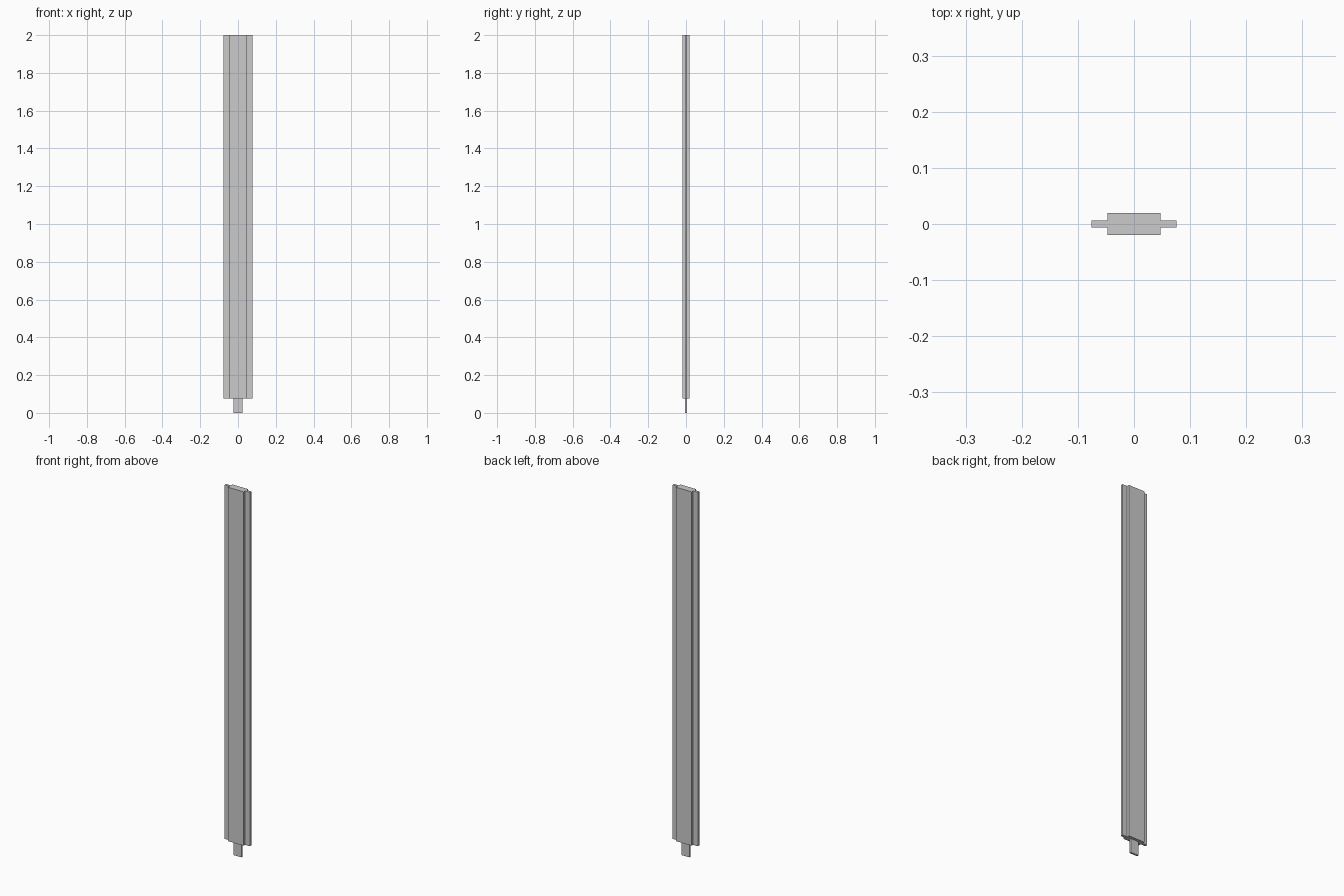
import bpy, bmesh

if "Cube" in bpy.data.objects:
    bpy.data.objects.remove(bpy.data.objects["Cube"])

def extrude_profile(name, points, z0, z1):
    """Closed xy profile extruded straight up from z0 to z1."""
    bm = bmesh.new()
    face = bm.faces.new([bm.verts.new((x, y, z0)) for x, y in points])
    ext = bmesh.ops.extrude_face_region(bm, geom=[face], use_keep_orig=True)
    top = [v for v in ext["geom"] if isinstance(v, bmesh.types.BMVert)]
    bmesh.ops.translate(bm, verts=top, vec=(0, 0, z1 - z0))
    bmesh.ops.recalc_face_normals(bm, faces=bm.faces)
    mesh = bpy.data.meshes.new(name)
    bm.to_mesh(mesh)
    bm.free()
    obj = bpy.data.objects.new(name, mesh)
    bpy.context.collection.objects.link(obj)
    return obj

# Plank: thick core with a thin tongue along both long edges
CORE_X, CORE_Y = 0.0475, 0.0195
EDGE_X, EDGE_Y = 0.076, 0.0065
quarter = [(EDGE_X, EDGE_Y), (CORE_X, EDGE_Y), (CORE_X, CORE_Y)]
half = quarter + [(-x, y) for x, y in reversed(quarter)]
outline = half + [(x, -y) for x, y in reversed(half)]
extrude_profile("plank", outline, 0.075, 2.0)

# Tenon: small flat tab under the plank
TAB_X, TAB_Y = 0.024, 0.005
extrude_profile("bottom_tenon",
                [(-TAB_X, -TAB_Y), (TAB_X, -TAB_Y), (TAB_X, TAB_Y), (-TAB_X, TAB_Y)],
                0.0, 0.075)
